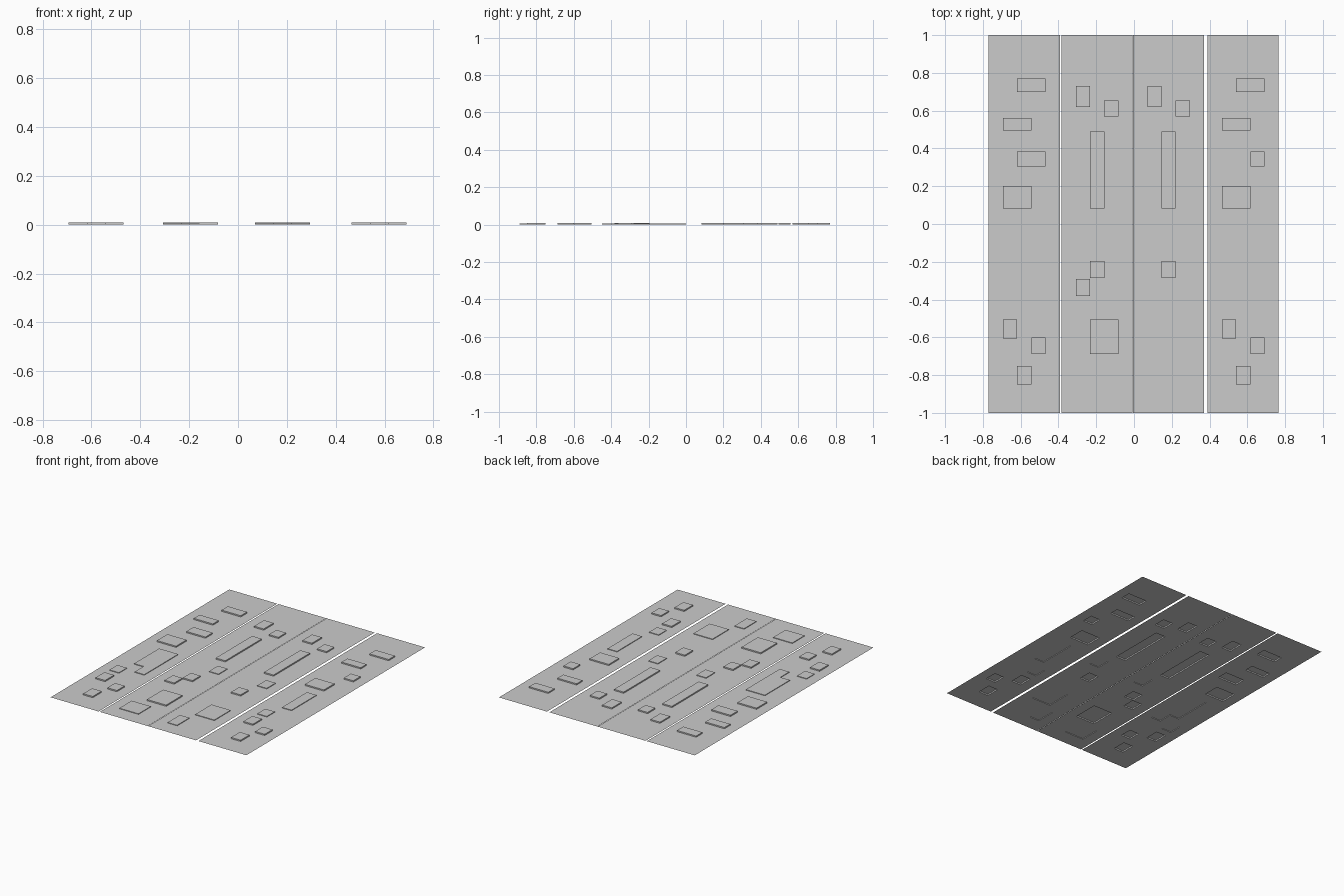
import bpy, bmesh
from mathutils import Vector, Matrix

if "Cube" in bpy.data.objects:
    bpy.data.objects.remove(bpy.data.objects["Cube"])

HALF_W, LOW, TALL = 0.188, 0.0045, 0.009
# Three inner columns, each 0.075 wide
COL = (-0.1125, -0.0375, 0.0375, 0.1125)

# Raised blocks: first column edge, last column edge, y min, y max, height
OUTER = [
    (1, 3, 0.70, 0.77, TALL), (0, 2, 0.495, 0.56, TALL),
    (0, 2, 0.083, 0.20, TALL), (0, 1, -0.449, -0.36, LOW),
    (0, 1, -0.605, -0.505, TALL), (2, 3, -0.687, -0.60, TALL),
    (1, 2, -0.85, -0.751, TALL), (1, 2, -0.28, 0.0, LOW),
]
LEFT_EXTRA = [(1, 3, 0.305, 0.385, TALL), (2, 3, -0.38, 0.0, LOW)]
RIGHT_EXTRA = [(2, 3, 0.305, 0.385, TALL)]
INNER = [
    (0, 1, 0.62, 0.73, TALL), (2, 3, 0.57, 0.655, TALL),
    (1, 2, 0.083, 0.49, TALL), (2, 3, -0.10, 0.0, LOW),
    (1, 2, -0.285, -0.195, TALL),
]
INNER_LEFT = [(0, 1, -0.382, -0.29, TALL), (1, 3, -0.687, -0.505, TALL),
              (0, 2, -0.889, -0.751, LOW)]
INNER_RIGHT = [(1, 3, -0.687, -0.505, LOW), (0, 1, -0.889, -0.751, LOW)]


def cut(bm, axis, value):
    no = Vector((1, 0, 0)) if axis == 0 else Vector((0, 1, 0))
    bmesh.ops.bisect_plane(bm, geom=bm.verts[:] + bm.edges[:] + bm.faces[:],
                           dist=1e-5, plane_co=no * value, plane_no=no)


def panel(name, cx, blocks):
    # Thin sheet, cut along block outlines
    bm = bmesh.new()
    bmesh.ops.create_grid(bm, x_segments=1, y_segments=1, size=1,
                          matrix=Matrix.Diagonal((HALF_W, 1, 1, 1)))
    for x in COL:
        cut(bm, 0, x)
    for y in sorted({v for b in blocks for v in b[2:4]}):
        cut(bm, 1, y)

    # Push the block areas up, leaving them open underneath
    for h in (LOW, TALL):
        faces = []
        for f in bm.faces:
            c = f.calc_center_median()
            if c.z < 1e-5 and f.normal.z > 0.5 and any(
                    COL[a] < c.x < COL[b] and y0 < c.y < y1 and bh == h
                    for a, b, y0, y1, bh in blocks):
                faces.append(f)
        if not faces:
            continue
        new = bmesh.ops.extrude_face_region(bm, geom=faces)["geom"]
        verts = [v for v in new if isinstance(v, bmesh.types.BMVert)]
        bmesh.ops.translate(bm, verts=verts, vec=(0, 0, h))
        old = [f for f in faces if f.is_valid]
        if old:
            bmesh.ops.delete(bm, geom=old, context='FACES')
        bm.normal_update()

    me = bpy.data.meshes.new(name)
    bm.to_mesh(me)
    bm.free()
    ob = bpy.data.objects.new(name, me)
    ob.location.x = cx
    bpy.context.collection.objects.link(ob)


panel("outer_left_panel", -0.581, OUTER + LEFT_EXTRA)
panel("inner_left_panel", -0.195, INNER + INNER_LEFT)
panel("inner_right_panel", 0.183, INNER + INNER_RIGHT)
panel("outer_right_panel", 0.578, OUTER + RIGHT_EXTRA)
